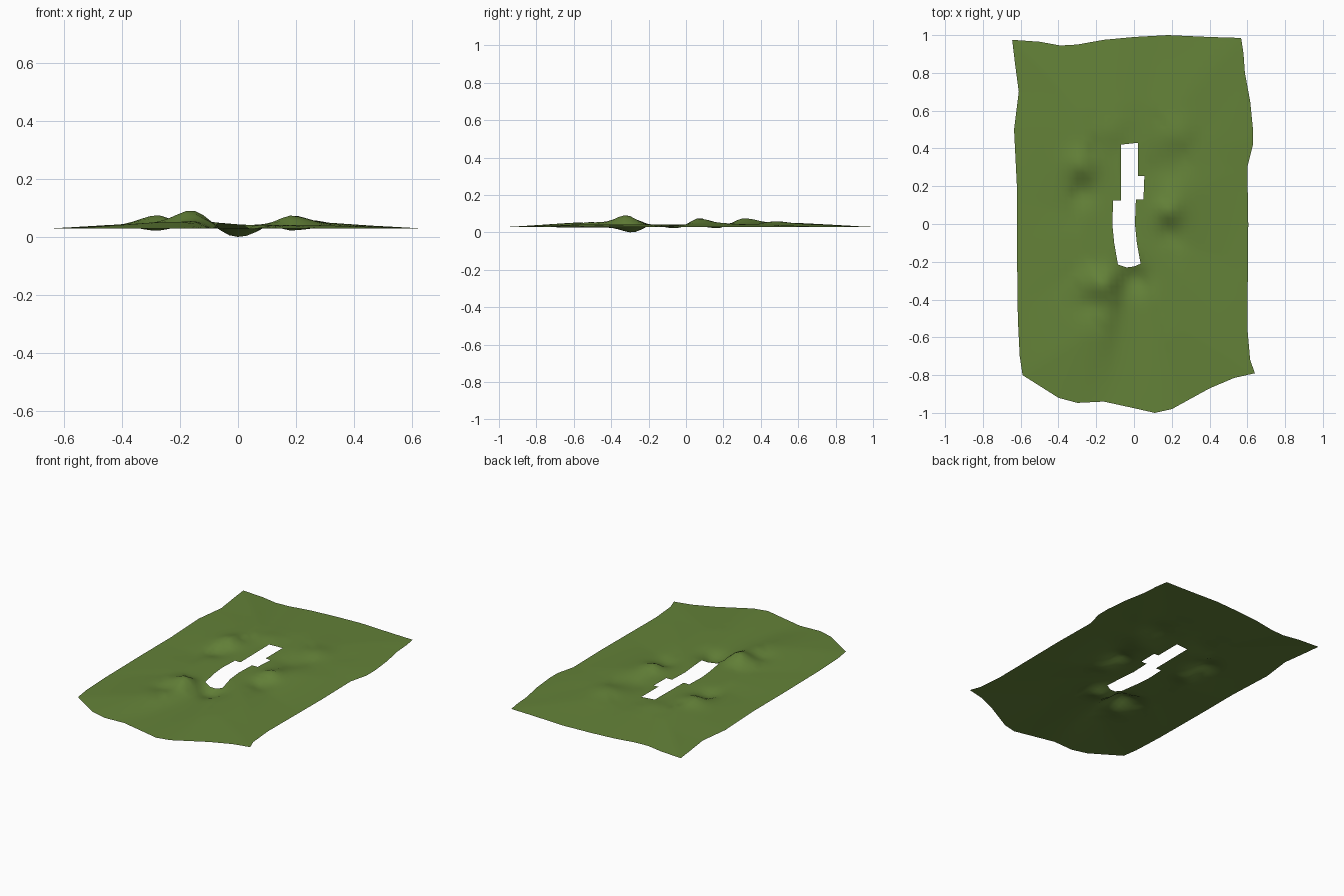
import bpy, math
from mathutils import Vector
from mathutils.geometry import delaunay_2d_cdt

if "Cube" in bpy.data.objects:
    bpy.data.objects.remove(bpy.data.objects["Cube"])

# Outline of the cloth, clockwise from the back left corner
OUTER = [(-.645, .975), (-.5, .965), (-.39, .945), (-.3, .95), (-.16, .975), (0, .99), (.18, 1),
         (.4, .99), (.567, .985), (.58, .9), (.587, .8), (.615, .65), (.63, .5), (.63, .42),
         (.6, .3), (.605, 0), (.6, -.55), (.615, -.72), (.64, -.79), (.53, -.815), (.4, -.87),
         (.2, -.98), (.11, -1), (0, -.975), (-.16, -.94), (-.3, -.947), (-.4, -.92),
         (-.59, -.8), (-.605, -.7), (-.615, -.5), (-.62, -.1), (-.62, .2), (-.635, .5), (-.61, .7),
         (-.63, .85)]
# Neck slit
HOLE = [(-.07, .42), (.02, .43), (.02, .255), (.055, .255), (.05, .13), (.01, .13), (.005, 0),
        (.015, -.1), (.035, -.21), (0, -.225), (-.04, -.23), (-.085, -.215), (-.105, -.1),
        (-.115, 0), (-.11, .125), (-.07, .125)]
# Wrinkles: x, y, height, radius
BUMPS = [(-.16, -.32, .052, .07), (-.29, .31, .042, .08), (.19, .07, .036, .065),
         (.23, .48, .022, .09), (0, -.29, -.042, .075), (-.25, -.43, -.022, .07),
         (.2, -.05, -.022, .07), (-.28, .17, -.022, .07), (-.12, .5, .012, .08),
         (.15, .3, -.012, .08)]


def inside(p, poly):
    hit = False
    for a, b in zip(poly, poly[1:] + poly[:1]):
        if (a[1] > p[1]) != (b[1] > p[1]):
            hit ^= p[0] < a[0] + (p[1] - a[1]) * (b[0] - a[0]) / (b[1] - a[1])
    return hit


def edge_gap(p, poly):
    best = 9
    for a, b in zip(poly, poly[1:] + poly[:1]):
        a, b = Vector(a), Vector(b)
        t = max(0, min(1, (Vector(p) - a).dot(b - a) / (b - a).length_squared))
        best = min(best, (Vector(p) - a - (b - a) * t).length)
    return best


def height(x, y):
    rim = edge_gap((x, y), OUTER)
    fall = min(1, rim / .35)
    z = .03 + .012 * fall
    for bx, by, h, r in BUMPS:
        d = math.hypot(x - bx, y - by)
        z += h * math.exp(-(d / r) ** 2) * fall
        # folds fade out straight from each wrinkle towards the hem
        b, c = math.hypot(bx, by * .6), math.hypot(x, y * .6)
        turn = (x * bx + y * by * .36) / max(1e-6, b * c)
        if c > b and turn > .9:
            z += h * .35 * fall * (turn - .9) / .1 * (1 - math.exp(-(d / r) ** 2))
    return z


# Draped cloth: triangulated sheet cut by the slit
step = .03
pts = list(OUTER) + list(HOLE)
n, m = len(OUTER), len(HOLE)
edges = [(i, (i + 1) % n) for i in range(n)] + [(n + i, n + (i + 1) % m) for i in range(m)]
for i in range(-22, 23):
    for j in range(-34, 35):
        p = (i * step, j * step)
        if (inside(p, OUTER) and not inside(p, HOLE)
                and edge_gap(p, OUTER) > .012 and edge_gap(p, HOLE) > .012):
            pts.append(p)
verts, _, tris, *_ = delaunay_2d_cdt([Vector(p) for p in pts], edges, [], 0, 1e-5)
faces = []
for t in tris:
    c = sum((verts[i] for i in t), Vector((0, 0))) / len(t)
    if inside(c, OUTER) and not inside(c, HOLE):
        faces.append(list(t))
coords = [(v.x, v.y, height(v.x, v.y)) for v in verts]
low = min(c[2] for c in coords)
mesh = bpy.data.meshes.new("draped_cloth")
mesh.from_pydata([(x, y, z - low) for x, y, z in coords], [], faces)
mesh.update()
mesh.shade_smooth()
green = bpy.data.materials.new("olive green")
green.diffuse_color = (.127, .223, .04, 1)
green.use_nodes = True
green.node_tree.nodes["Principled BSDF"].inputs["Base Color"].default_value = green.diffuse_color
mesh.materials.append(green)
cloth = bpy.data.objects.new("draped_cloth", mesh)
bpy.context.collection.objects.link(cloth)
